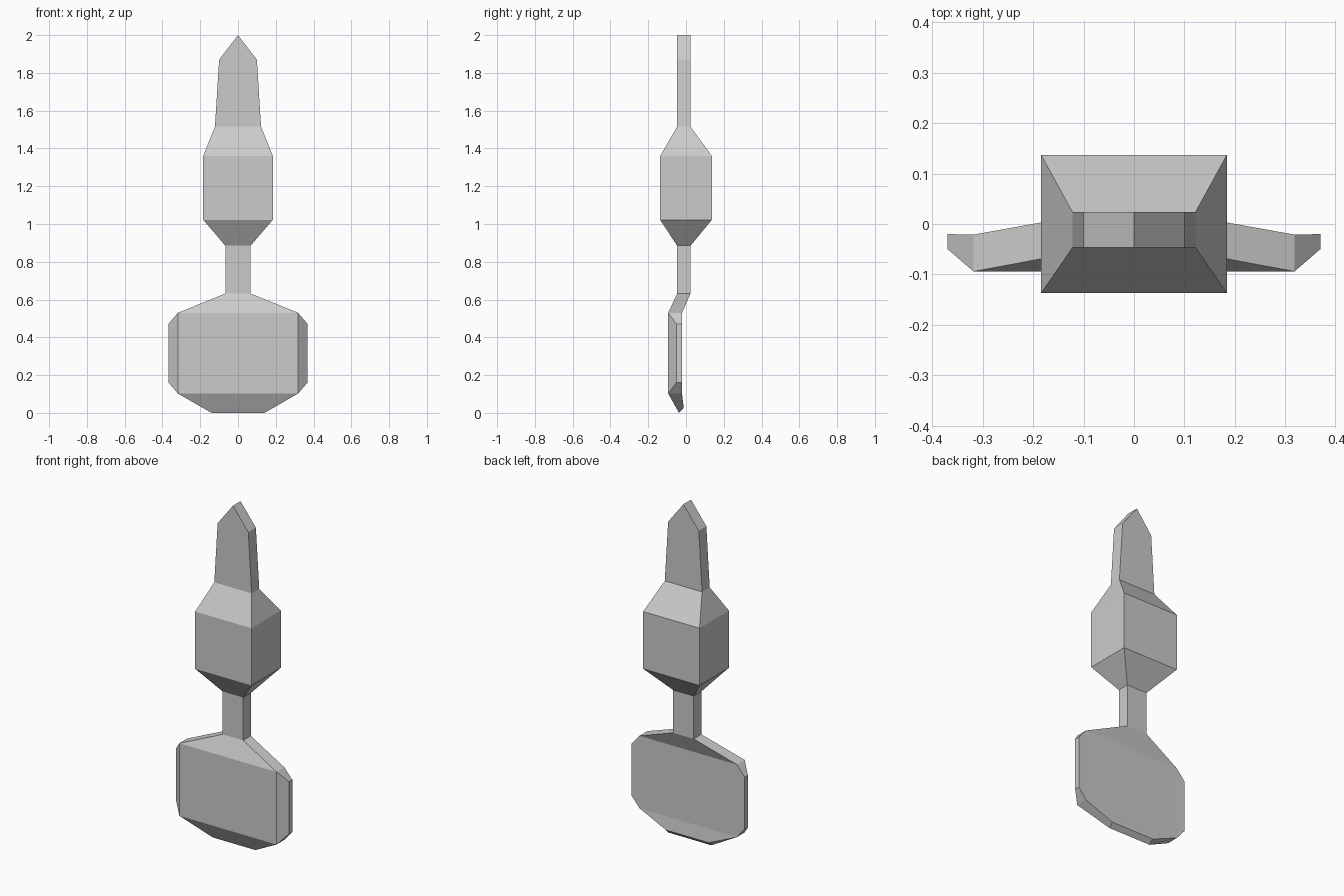
import bpy
import bmesh

cube = bpy.data.objects.get("Cube")
if cube:
    bpy.data.objects.remove(cube, do_unlink=True)

# Single plain grey material
grey = bpy.data.materials.new("light_grey")
grey.use_nodes = True
colour = (0.6, 0.6, 0.6, 1)
grey.diffuse_color = colour
grey.node_tree.nodes["Principled BSDF"].inputs["Base Color"].default_value = colour

FRONT, BACK = -0.047, 0.024    # thickness of the pick and neck
DEEP = 0.137                   # half depth of the grip
PAN_FRONT, PAN_BACK = -0.094, -0.021

# Cross-sections, top to bottom: half width, front (y, z), back (y, z)
pick = [(0.0, (FRONT, 2.0), (BACK, 2.0)),
        (0.1, (FRONT, 1.87), (BACK, 1.87))]
grip = [(0.122, (FRONT, 1.515), (BACK, 1.515)),
        (0.184, (-DEEP, 1.36), (DEEP, 1.36)),
        (0.184, (-DEEP, 1.022), (DEEP, 1.022))]
neck = [(0.067, (FRONT, 0.885), (BACK, 0.885)),
        (0.067, (FRONT, 0.632), (BACK, 0.632))]
pan = [(0.318, (PAN_FRONT, 0.53), (PAN_BACK, 0.53)),
       (0.318, (PAN_FRONT, 0.102), (PAN_BACK, 0.102))]
foot = [(0.14, (-0.037, 0.0), (-0.012, 0.025))]
sections = pick + grip + neck + pan + foot
pan_top = len(pick + grip + neck)

bm = bmesh.new()


def ring(half, front, back):
    """Four corners: front -x, front +x, back +x, back -x."""
    return [bm.verts.new((x, y, z)) for x, (y, z) in
            ((-half, front), (half, front), (half, back), (-half, back))]


# Loft through the sections, leaving the sides of the pan open
rings = [ring(*s) for s in sections]
for i, (a, b) in enumerate(zip(rings, rings[1:])):
    for k in range(4):
        if i == pan_top and k % 2:
            continue
        n = (k + 1) % 4
        bm.faces.new((a[k], b[k], b[n], a[n]))
bm.faces.new(rings[-1])

# Bevelled rims on both sides of the pan
upper, lower = rings[pan_top], rings[pan_top + 1]
for side, f, b in ((-1, 0, 3), (1, 1, 2)):
    uf, ub, lb, lf = [bm.verts.new((side * 0.369, y, z)) for y, z in
                      ((-0.05, 0.47), (-0.02, 0.47),
                       (-0.02, 0.162), (-0.05, 0.162))]
    bm.faces.new((uf, ub, lb, lf))
    bm.faces.new((upper[f], uf, lf, lower[f]))
    bm.faces.new((upper[b], ub, lb, lower[b]))
    bm.faces.new((upper[f], upper[b], ub, uf))
    bm.faces.new((lower[f], lower[b], lb, lf))

# Close the ridge at the tip and make the surface consistent
bmesh.ops.remove_doubles(bm, verts=bm.verts[:], dist=0.0005)
bmesh.ops.dissolve_degenerate(bm, dist=0.0005, edges=bm.edges[:])
bmesh.ops.recalc_face_normals(bm, faces=bm.faces[:])

mesh = bpy.data.meshes.new("pointed_paddle_tool")
bm.to_mesh(mesh)
bm.free()
mesh.materials.append(grey)
tool = bpy.data.objects.new("pointed_paddle_tool", mesh)
bpy.context.collection.objects.link(tool)
